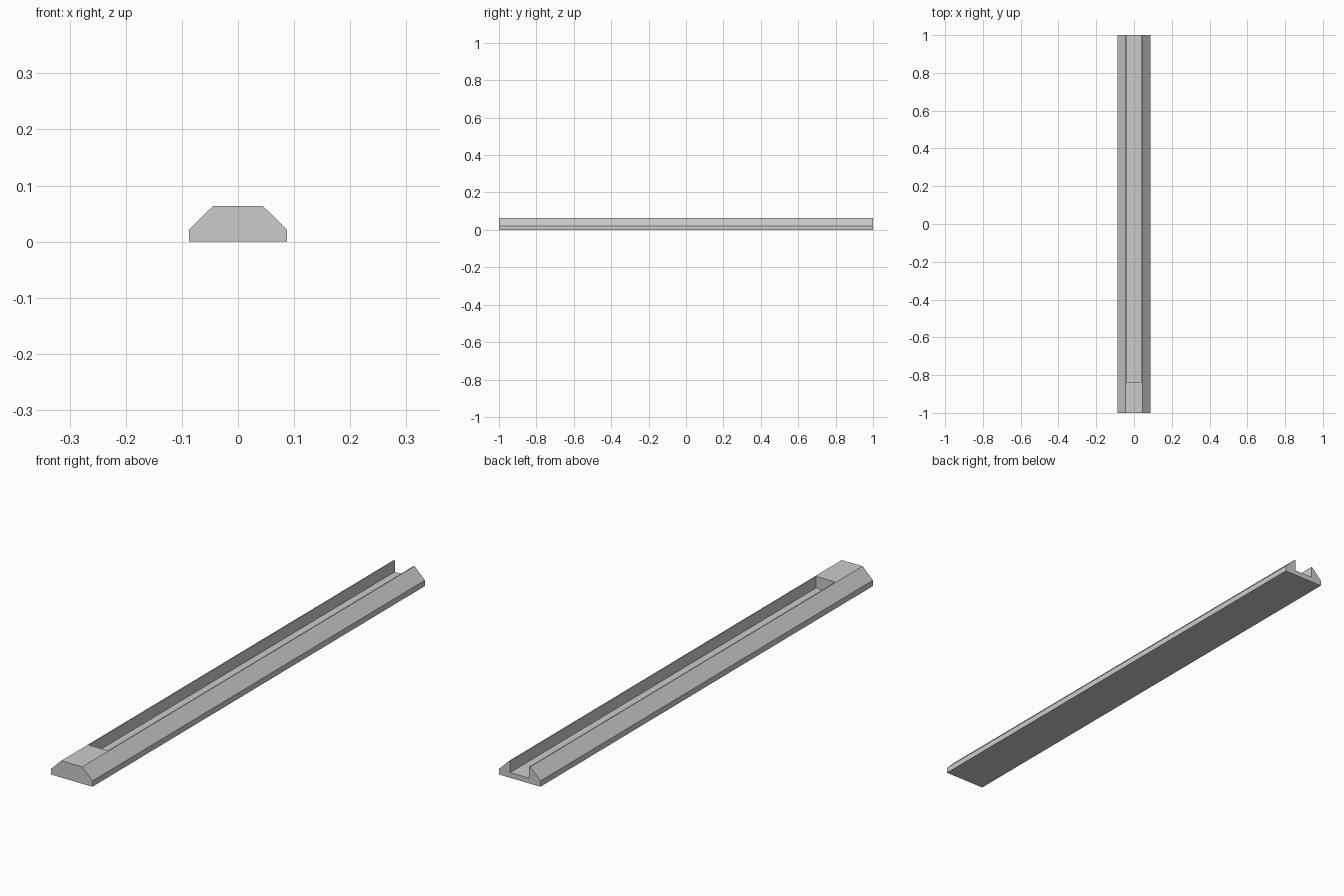
import bpy
import bmesh

# Remove the default cube
if "Cube" in bpy.data.objects:
    bpy.data.objects.remove(bpy.data.objects["Cube"], do_unlink=True)

WIDTH, TOP, SLOT = 0.087, 0.044, 0.04      # half widths
SIDE_Z, TOP_Z, FLOOR_Z = 0.022, 0.064, 0.02
FRONT, SLOT_START, BACK = -1.0, -0.84, 1.0

grey = bpy.data.materials.new("plain grey")
grey.use_nodes = True
colour = (0.6, 0.6, 0.6, 1)
grey.diffuse_color = colour
grey.node_tree.nodes["Principled BSDF"].inputs["Base Color"].default_value = colour


def mirrored(half):
    """Close a right-hand half profile with its mirror image."""
    return half + [(-x, z) for x, z in reversed(half)]


def extrude_profile(name, profile, y0, y1):
    """Extrude an x-z profile along y into a solid object."""
    bm = bmesh.new()
    face = bm.faces.new([bm.verts.new((x, y0, z)) for x, z in profile])
    result = bmesh.ops.extrude_face_region(bm, geom=[face])
    verts = [v for v in result["geom"] if isinstance(v, bmesh.types.BMVert)]
    bmesh.ops.translate(bm, verts=verts, vec=(0, y1 - y0, 0))
    bmesh.ops.recalc_face_normals(bm, faces=bm.faces)
    mesh = bpy.data.meshes.new(name)
    bm.to_mesh(mesh)
    bm.free()
    mesh.materials.append(grey)
    obj = bpy.data.objects.new(name, mesh)
    bpy.context.collection.objects.link(obj)
    return obj


# Chamfered rail body
rail = extrude_profile(
    "rail", mirrored([(WIDTH, 0), (WIDTH, SIDE_Z), (TOP, TOP_Z)]), FRONT, BACK)

# Slot along the top, open at the back and closed at the front
cutter = extrude_profile(
    "slot_cutter", mirrored([(SLOT, FLOOR_Z), (SLOT, TOP_Z * 2)]),
    SLOT_START, BACK + 0.1)
cutter.hide_render = True
cutter.hide_viewport = True
cutter.display_type = "WIRE"

cut = rail.modifiers.new("slot", "BOOLEAN")
cut.operation = "DIFFERENCE"
cut.solver = "EXACT"
cut.object = cutter
